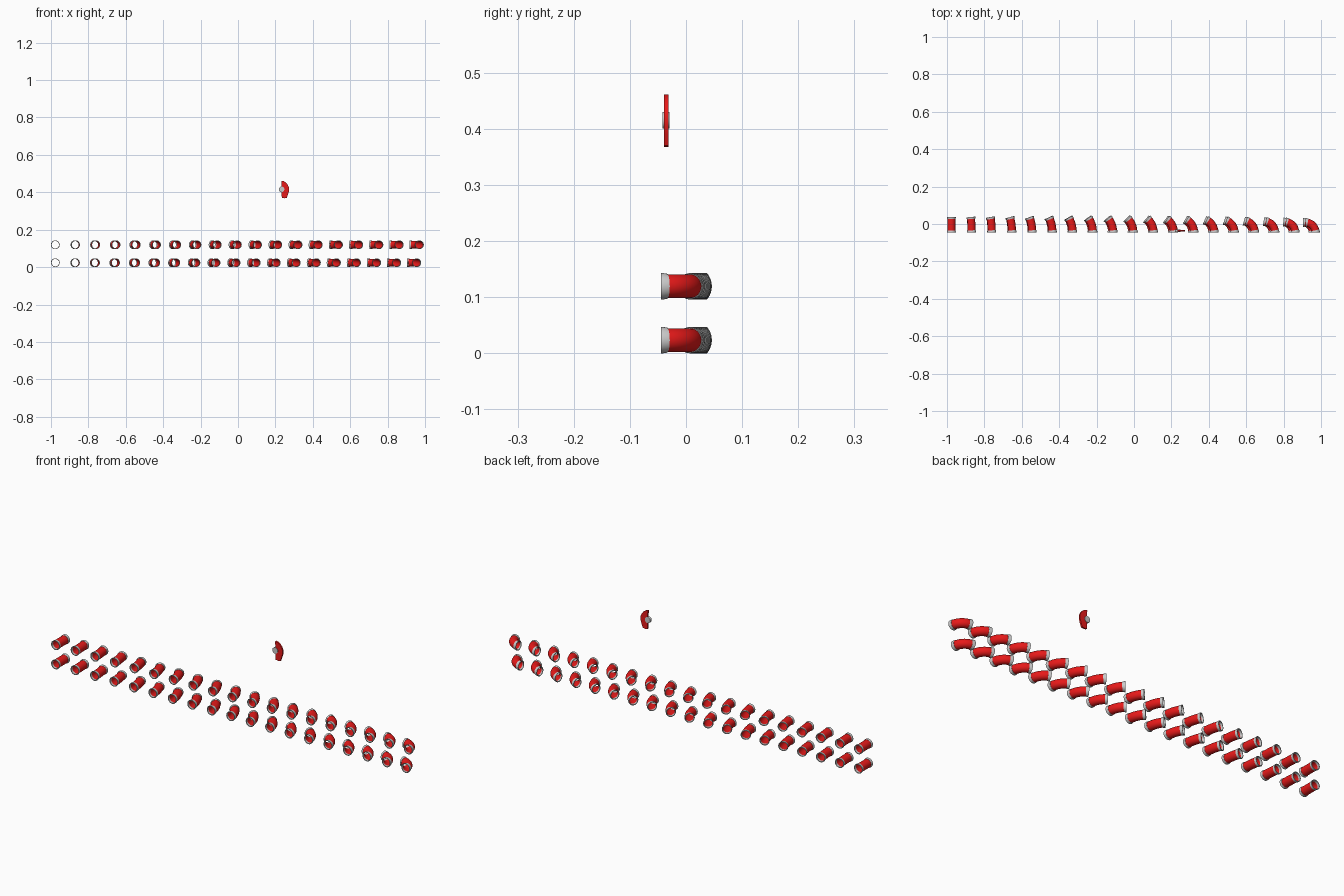
import bpy, bmesh, math
from mathutils import Vector

if "Cube" in bpy.data.objects:
    bpy.data.objects.remove(bpy.data.objects["Cube"])

SEGS = 32
LENGTH = 0.082      # arc length of every pipe
Y0 = -0.0445        # front opening
R = 0.0235          # collar radius

red = bpy.data.materials.new("red")
red.diffuse_color = (0.8, 0.01, 0.01, 1)
red.use_nodes = True
red.node_tree.nodes["Principled BSDF"].inputs["Base Color"].default_value = red.diffuse_color


def finish(name, bm, mat=None):
    bmesh.ops.recalc_face_normals(bm, faces=bm.faces)
    me = bpy.data.meshes.new(name)
    bm.to_mesh(me)
    bm.free()
    ob = bpy.data.objects.new(name, me)
    bpy.context.collection.objects.link(ob)
    if mat:
        me.materials.append(mat)
    bpy.ops.object.select_all(action='DESELECT')
    ob.select_set(True)
    bpy.context.view_layer.objects.active = ob
    bpy.ops.object.shade_smooth_by_angle(angle=math.radians(35))
    return ob


def centre_line(s, bend):
    """Point and sideways direction along an arc turning from +y towards -x."""
    a = bend * s / LENGTH
    if bend < 1e-5:
        return Vector((0, s, 0)), Vector((1, 0, 0))
    rad = LENGTH / bend
    return (Vector((-rad * (1 - math.cos(a)), rad * math.sin(a), 0)),
            Vector((math.cos(a), math.sin(a), 0)))


def sweep(name, profile, bend, origin, mat=None):
    """Closed (distance, radius) profile revolved around the bent centre line."""
    bm = bmesh.new()
    rings = []
    for s, r in profile:
        p, side = centre_line(s, bend)
        ring = []
        for i in range(SEGS):
            t = 2 * math.pi * i / SEGS
            ring.append(bm.verts.new(origin + p + side * (r * math.cos(t))
                                     + Vector((0, 0, r * math.sin(t)))))
        rings.append(ring)
    for k, a in enumerate(rings):
        b = rings[(k + 1) % len(rings)]
        for i in range(SEGS):
            j = (i + 1) % SEGS
            bm.faces.new((a[i], a[j], b[j], b[i]))
    return finish(name, bm, mat)


def elbow(tag, bend, origin):
    c, inner = 0.011, 0.0198
    # flared collars at both ends
    collar = [(0, R), (0.004, R), (c, 0.0222), (c, inner), (0, inner)]
    sweep("front_collar_" + tag, collar, bend, origin)
    sweep("end_collar_" + tag, [(LENGTH - s, r) for s, r in collar], bend, origin)
    # bent red tube
    n = 12
    stations = [c + (LENGTH - 2 * c) * i / n for i in range(n + 1)]
    tube = [(s, 0.0212) for s in stations] + [(s, inner) for s in reversed(stations)]
    sweep("tube_" + tag, tube, bend, origin, red)


# two rows of elbows, each column bent five degrees further
for row, z, x_last in (("lower", R, 0.956), ("upper", 0.1195, 0.970)):
    for i in range(19):
        x = -0.9765 + (x_last + 0.9765) * i / 18
        elbow(f"{row}_{i}", math.radians(5 * i), Vector((x, Y0, z)))


def plate(name, pts, y, thick, mat=None):
    """Flat x-z outline extruded in y."""
    bm = bmesh.new()
    f = bm.faces.new([bm.verts.new((x, y - thick / 2, z)) for x, z in pts])
    ext = bmesh.ops.extrude_face_region(bm, geom=[f])
    bmesh.ops.translate(bm, vec=(0, thick, 0),
                        verts=[v for v in ext["geom"] if isinstance(v, bmesh.types.BMVert)])
    return finish(name, bm, mat)


# floating D-shaped lever with a round hub
lever = [(0.233, 0.461), (0.245, 0.459), (0.257, 0.451), (0.267, 0.439), (0.273, 0.424),
         (0.273, 0.408), (0.268, 0.390), (0.261, 0.370), (0.247, 0.368), (0.234, 0.370)]
plate("lever", lever, -0.0355, 0.008, red)
hub = [(0.233 + 0.015 * math.cos(2 * math.pi * i / 24),
        0.4155 + 0.015 * math.sin(2 * math.pi * i / 24)) for i in range(24)]
plate("lever_hub", hub, -0.0355, 0.012)
